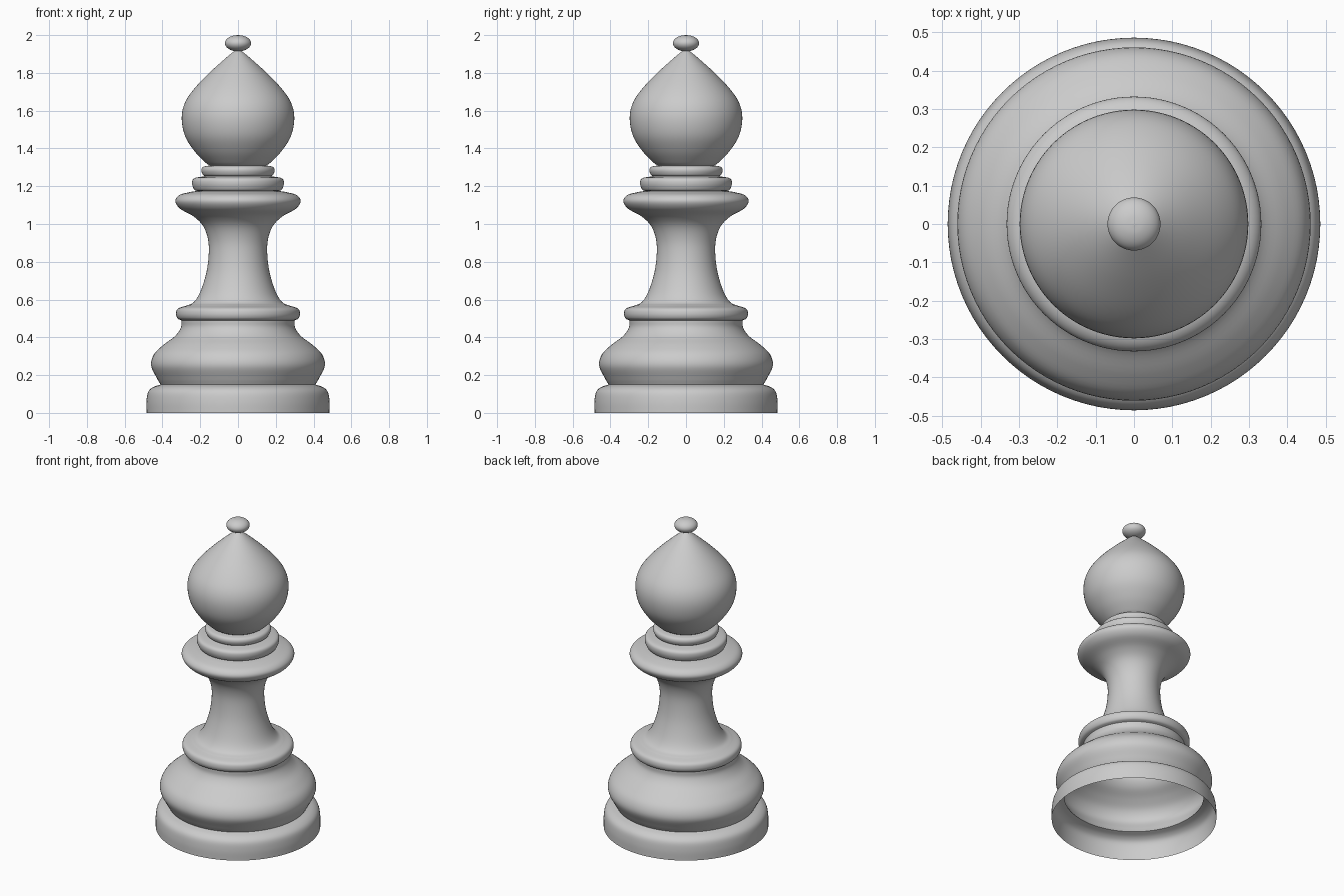
import bpy
import bmesh
import math
from mathutils import Vector

SEGMENTS = 96
STEPS = 5

cube = bpy.data.objects.get("Cube")
if cube:
    bpy.data.objects.remove(cube, do_unlink=True)

grey = bpy.data.materials.new("plain grey")
grey.use_nodes = True
colour = (0.6, 0.6, 0.6, 1)
grey.diffuse_color = colour
grey.node_tree.nodes["Principled BSDF"].inputs["Base Color"].default_value = colour


def smooth_path(points):
    """Pass a smooth curve through (radius, height) points."""
    pts = [Vector(p) for p in points]
    pts = [2 * pts[0] - pts[1]] + pts + [2 * pts[-1] - pts[-2]]
    path = []
    for a, b, c, d in zip(pts, pts[1:], pts[2:], pts[3:]):
        for i in range(STEPS):
            t = i / STEPS
            path.append(b + (c - a) * t / 2
                        + (2 * a - 5 * b + 4 * c - d) * t**2 / 2
                        + (3 * b - a - 3 * c + d) * t**3 / 2)
    return path + [pts[-2]]


def turn(name, points):
    """Turn a profile, listed from bottom to top, around the z axis."""
    bm = bmesh.new()
    verts = [bm.verts.new((max(p.x, 0), 0, p.y)) for p in smooth_path(points)]
    edges = [bm.edges.new(pair) for pair in zip(verts, verts[1:])]
    bmesh.ops.spin(bm, geom=verts + edges, cent=(0, 0, 0), axis=(0, 0, 1),
                   angle=math.tau, steps=SEGMENTS, use_merge=True)
    bmesh.ops.remove_doubles(bm, verts=bm.verts, dist=0.0002)
    bmesh.ops.recalc_face_normals(bm, faces=bm.faces)
    # Keep the outside of each open shell facing away from the axis
    if sum(f.normal.dot(Vector((*f.calc_center_median().xy, 0))) * f.calc_area()
           for f in bm.faces) < 0:
        bmesh.ops.reverse_faces(bm, faces=bm.faces)
    mesh = bpy.data.meshes.new(name)
    bm.to_mesh(mesh)
    bm.free()
    mesh.materials.append(grey)
    obj = bpy.data.objects.new(name, mesh)
    bpy.context.collection.objects.link(obj)
    bpy.ops.object.select_all(action="DESELECT")
    obj.select_set(True)
    bpy.context.view_layer.objects.active = obj
    bpy.ops.object.shade_smooth_by_angle(angle=math.radians(40))


# Hollow foot, open underneath
turn("base_rim", [(.485, 0), (.485, .06), (.476, .11), (.45, .136), (.41, .15)])
turn("base_bulge", [(.41, .15), (.43, .185), (.46, .25), (.445, .31), (.395, .36),
                    (.335, .405), (.303, .45), (.3, .49)])

# Moulding above the foot, then the waisted stem flaring into the collar
turn("lower_ring", [(.3, .49), (.32, .5), (.328, .525), (.318, .552), (.275, .567)])
turn("stem_and_collar", [(.275, .567), (.235, .585), (.2, .64), (.168, .74),
                         (.155, .84), (.159, .92), (.185, .99), (.235, 1.04),
                         (.305, 1.08), (.332, 1.12), (.312, 1.152), (.26, 1.168),
                         (.215, 1.175)])

# Two stacked neck rings
turn("neck_ring_lower", [(.215, 1.175), (.232, 1.182), (.243, 1.215), (.232, 1.242),
                         (.175, 1.253)])
turn("neck_ring_upper", [(.175, 1.253), (.187, 1.262), (.194, 1.285), (.184, 1.303),
                         (.15, 1.31)])

# Pointed head
turn("head", [(.15, 1.31), (.175, 1.328), (.23, 1.385), (.28, 1.465), (.298, 1.555),
              (.284, 1.635), (.237, 1.71), (.152, 1.8), (.057, 1.885), (0, 1.93)])

# Flattened ball on the tip
ball = [math.pi * (i / 8 - .5) for i in range(9)]
turn("finial", [(.069 * math.cos(a), 1.957 + .043 * math.sin(a)) for a in ball])
